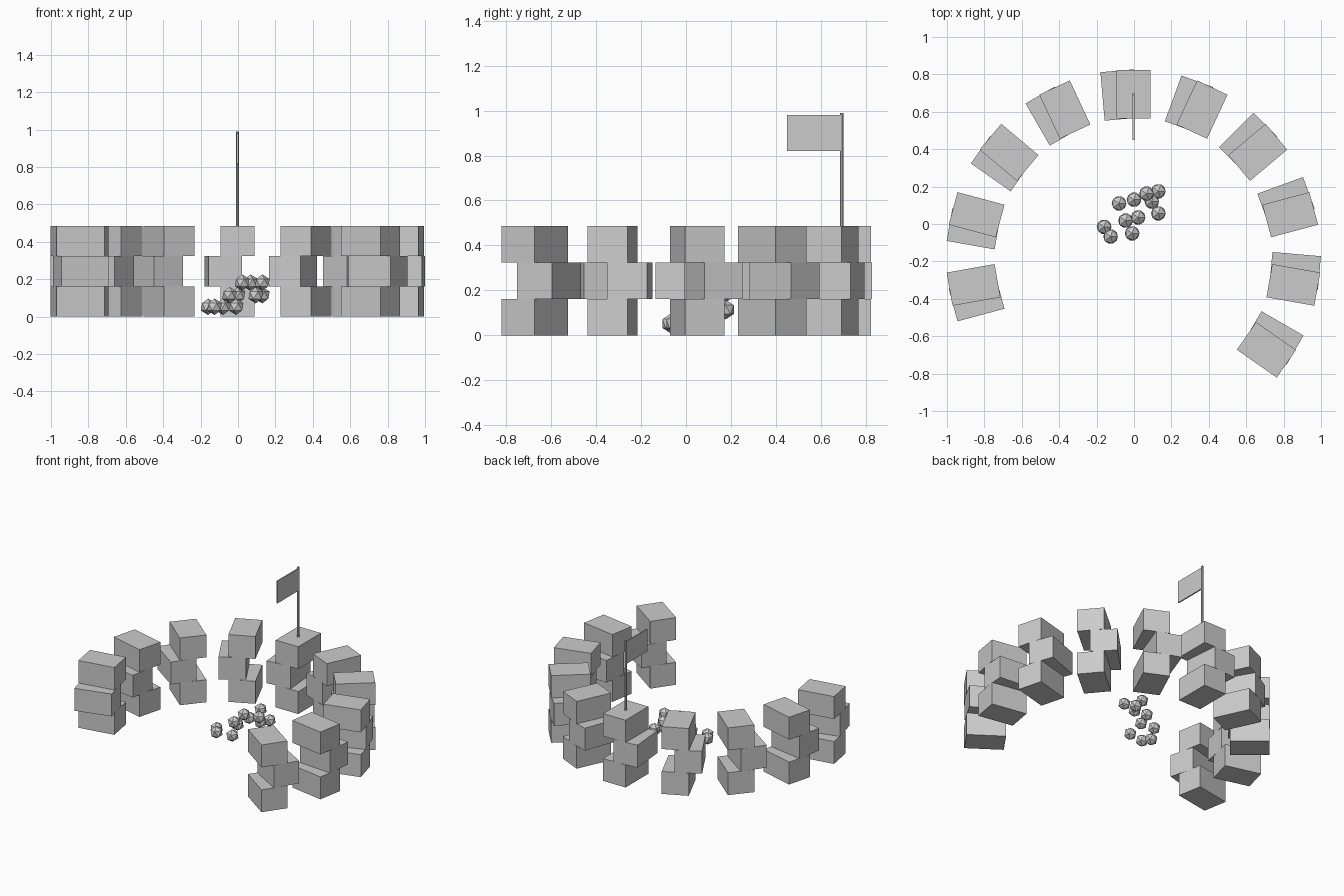
import bpy
import math
from mathutils import Matrix, Vector

if "Cube" in bpy.data.objects:
    bpy.data.objects.remove(bpy.data.objects["Cube"], do_unlink=True)

# One plain grey for everything
grey = bpy.data.materials.new("stone_grey")
grey.use_nodes = True
COLOUR = (0.6, 0.6, 0.6, 1.0)
grey.diffuse_color = COLOUR
grey.node_tree.nodes["Principled BSDF"].inputs["Base Color"].default_value = COLOUR

CENTRE = Vector((-0.003, -0.175, 0))
RING = 0.868
BLOCK = Vector((0.26, 0.18, 0.162))
LAYERS = 3


def finish(name):
    ob = bpy.context.object
    ob.name = name
    ob.data.materials.append(grey)
    return ob


def box(name, location, size, turn=0.0):
    bpy.ops.mesh.primitive_cube_add(size=1, location=location, rotation=(0, 0, turn))
    ob = finish(name)
    ob.data.transform(Matrix.Diagonal((*size, 1)))
    return ob


# Open ring of stacked blocks, the middle course shifted along the ring
for column in range(10):
    for layer in range(LAYERS):
        angle = math.radians(-35 + 25 * column + 5 * (layer % 2))
        spot = CENTRE + Vector((RING * math.cos(angle), RING * math.sin(angle),
                                BLOCK.z * (layer + 0.5)))
        box(f"wall_block_{column}_{layer}", spot, BLOCK, angle)

# Flag on the back column
wall_top = BLOCK.z * LAYERS
pole_top = 0.99
pole_y = CENTRE.y + RING
bpy.ops.mesh.primitive_cylinder_add(
    vertices=8, radius=0.008, depth=pole_top - wall_top,
    location=(CENTRE.x, pole_y, (pole_top + wall_top) / 2))
finish("flag_pole")
box("flag", (CENTRE.x, pole_y - 0.122, 0.9), (0.009, 0.244, 0.16))

# Loose pile of faceted balls in three levels
pile = {
    0.053: [(-0.16, -0.015), (-0.125, -0.067), (-0.01, -0.05), (-0.08, 0.11)],
    0.115: [(-0.045, 0.018), (0.0, 0.13), (0.095, 0.12), (0.13, 0.175)],
    0.182: [(0.022, 0.035), (0.067, 0.162), (0.13, 0.057)],
}
for level, (height, spots) in enumerate(pile.items()):
    for i, (x, y) in enumerate(spots):
        bpy.ops.mesh.primitive_ico_sphere_add(subdivisions=1, radius=0.044,
                                              location=(x, y, height))
        finish(f"ball_{level}_{i}")
